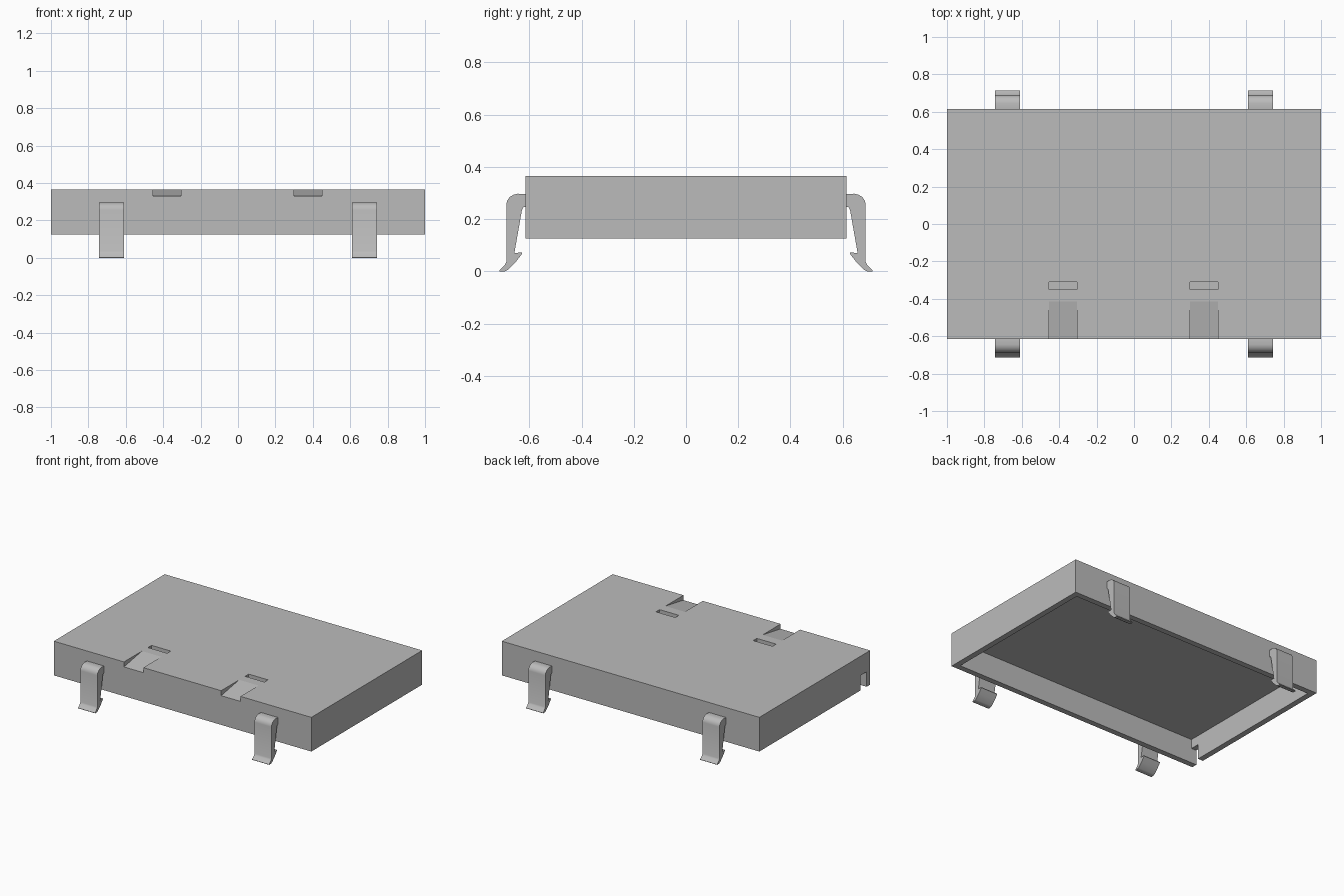
import bpy, bmesh
from mathutils import Vector

cube = bpy.data.objects.get("Cube")
if cube:
    bpy.data.objects.remove(cube)

grey = bpy.data.materials.new("plain grey")
grey.use_nodes = True
colour = (0.5, 0.5, 0.5, 1)
grey.diffuse_color = colour
grey.node_tree.nodes["Principled BSDF"].inputs["Base Color"].default_value = colour

WIDTH, DEPTH = 1.0, 0.615        # half sizes
BOTTOM, TOP = 0.125, 0.365
WALL, CEILING = 0.04, 0.295


def extrude_profile(name, profile, x0, x1):
    """Extrude a closed (y, z) profile along x."""
    bm = bmesh.new()
    face = bm.faces.new([bm.verts.new((x0, y, z)) for y, z in profile])
    out = bmesh.ops.extrude_face_region(bm, geom=[face])
    moved = [v for v in out["geom"] if isinstance(v, bmesh.types.BMVert)]
    bmesh.ops.translate(bm, verts=moved, vec=Vector((x1 - x0, 0, 0)))
    bmesh.ops.recalc_face_normals(bm, faces=bm.faces)
    mesh = bpy.data.meshes.new(name)
    bm.to_mesh(mesh)
    bm.free()
    mesh.materials.append(grey)
    obj = bpy.data.objects.new(name, mesh)
    bpy.context.collection.objects.link(obj)
    return obj


def box(name, x0, x1, y0, y1, z0, z1):
    return extrude_profile(name, [(y0, z0), (y1, z0), (y1, z1), (y0, z1)], x0, x1)


def cut(target, cutter):
    """Subtract the cutter, then discard it."""
    cutter.hide_render = True
    mod = target.modifiers.new("cut", "BOOLEAN")
    mod.operation, mod.solver, mod.object = "DIFFERENCE", "EXACT", cutter
    graph = bpy.context.evaluated_depsgraph_get()
    mesh = bpy.data.meshes.new_from_object(target.evaluated_get(graph))
    target.modifiers.clear()
    target.data = mesh
    bpy.data.objects.remove(cutter)


# Hollow lid, open underneath
lid = box("lid", -WIDTH, WIDTH, -DEPTH, DEPTH, BOTTOM, TOP)
cut(lid, box("cavity_cutter", WALL - WIDTH, WIDTH - WALL, WALL - DEPTH, DEPTH - WALL, 0, CEILING))

# Cable notch in the side wall, beside the front wall
cut(lid, box("notch_cutter", -WIDTH - 0.1, -WIDTH + 0.06, WALL - DEPTH, WALL - DEPTH + 0.065, 0, 0.23))

# Sloping recesses at the front edge, each with a shallow slot behind
for x0 in (-0.455, 0.30):
    x1 = x0 + 0.15
    ramp = [(-0.415, TOP), (-DEPTH, 0.33), (-0.7, 0.315), (-0.7, 0.5), (-0.415, 0.5)]
    cut(lid, extrude_profile("ramp_cutter", ramp, x0, x1))
    cut(lid, box("slot_cutter", x0, x1, -0.35, -0.31, 0.33, 0.5))

# Sprung clips on the front and back walls
clip_profile = [
    (0.614, 0.295), (0.645, 0.297), (0.661, 0.293), (0.675, 0.284), (0.685, 0.27),
    (0.688, 0.255), (0.688, 0.035), (0.693, 0.025), (0.715, 0.003), (0.713, 0),
    (0.694, 0), (0.682, 0.006), (0.652, 0.035), (0.627, 0.068), (0.627, 0.072),
    (0.657, 0.07), (0.628, 0.235), (0.622, 0.245), (0.614, 0.247)]
for side, y_sign in (("front", -1), ("back", 1)):
    for hand, x_sign in (("left", 1), ("right", -1)):
        profile = [(y * y_sign, z) for y, z in clip_profile]
        clip = extrude_profile(f"{side}_{hand}_clip", profile, 0.61 * x_sign, 0.742 * x_sign)
        bpy.ops.object.select_all(action="DESELECT")
        clip.select_set(True)
        bpy.context.view_layer.objects.active = clip
        bpy.ops.object.shade_smooth_by_angle(angle=0.52)
